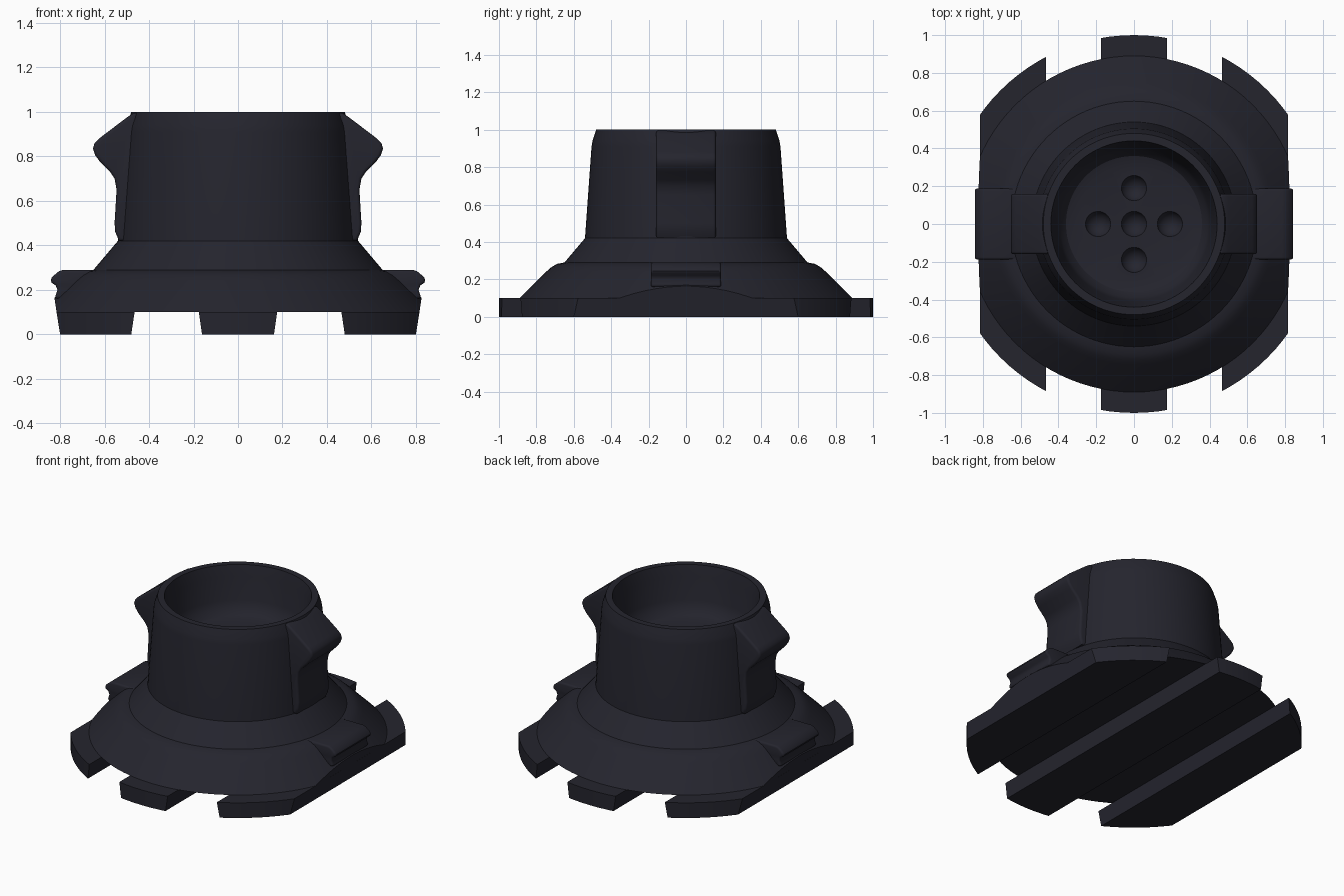
import bpy, bmesh, math

if "Cube" in bpy.data.objects:
    bpy.data.objects.remove(bpy.data.objects["Cube"], do_unlink=True)

# Single dark plastic colour
plastic = bpy.data.materials.new("dark_navy_plastic")
plastic.use_nodes = True
colour = (0.018, 0.018, 0.027, 1)
plastic.diffuse_color = colour
plastic.node_tree.nodes["Principled BSDF"].inputs["Base Color"].default_value = colour


def finish(name, bm):
    bmesh.ops.recalc_face_normals(bm, faces=bm.faces[:])
    mesh = bpy.data.meshes.new(name)
    bm.to_mesh(mesh)
    bm.free()
    mesh.materials.append(plastic)
    ob = bpy.data.objects.new(name, mesh)
    bpy.context.collection.objects.link(ob)
    return ob


def lathe(name, profile, steps=96):
    """Spin an (r, z) profile about the z axis."""
    bm = bmesh.new()
    verts = [bm.verts.new((r, 0, z)) for r, z in profile]
    edges = [bm.edges.new(pair) for pair in zip(verts, verts[1:])]
    bmesh.ops.spin(bm, geom=verts + edges, cent=(0, 0, 0), axis=(0, 0, 1),
                   angle=math.tau, steps=steps)
    bmesh.ops.remove_doubles(bm, verts=bm.verts[:], dist=1e-4)
    return finish(name, bm)


def prism(name, outline, half_depth):
    """Extrude an (x, z) outline along y."""
    bm = bmesh.new()
    face = bm.faces.new([bm.verts.new((x, -half_depth, z)) for x, z in outline])
    out = bmesh.ops.extrude_face_region(bm, geom=[face])
    for v in out["geom"]:
        if isinstance(v, bmesh.types.BMVert):
            v.co.y = half_depth
    return finish(name, bm)


def apply(ob, mod):
    bpy.context.view_layer.objects.active = ob
    bpy.ops.object.modifier_apply(modifier=mod.name)


def cut(ob, cutter, operation):
    mod = ob.modifiers.new("cut", 'BOOLEAN')
    mod.operation = operation
    mod.solver = 'EXACT'
    mod.object = cutter
    apply(ob, mod)
    bpy.data.objects.remove(cutter, do_unlink=True)


def smooth(ob, degrees=30):
    bpy.ops.object.select_all(action='DESELECT')
    ob.select_set(True)
    bpy.context.view_layer.objects.active = ob
    bpy.ops.object.shade_smooth_by_angle(angle=math.radians(degrees))


# Flared skirt, neck and hollow cup
body = lathe("cup_body", [
    (0, 0.1), (0.89, 0.1), (0.745, 0.243), (0.72, 0.265), (0.69, 0.283), (0.65, 0.29),
    (0.54, 0.42), (0.505, 0.91), (0.5, 0.94), (0.48, 1.0), (0.44, 1.0),
    (0.425, 0.93), (0.405, 0.78), (0.39, 0.73), (0.36, 0.695), (0.31, 0.68), (0, 0.68)])

# Flat sides of the skirt
cut(body, prism("side_trim", [(-0.8, 0), (0.8, 0), (0.825, 0.16), (0.84, 1.2),
                              (-0.84, 1.2), (-0.825, 0.16)], 1.2), 'INTERSECT')

# Five round dimples in the cup floor
for x, y in [(0, 0), (0.19, 0), (-0.19, 0), (0, 0.19), (0, -0.19)]:
    bm = bmesh.new()
    bmesh.ops.create_uvsphere(bm, u_segments=32, v_segments=16, radius=0.07)
    bmesh.ops.translate(bm, verts=bm.verts[:], vec=(x, y, 0.7))
    cut(body, finish("dimple", bm), 'DIFFERENCE')
smooth(body)

# Three runners under the base, ends rounded to one circle
side_runner = [(0.48, 0), (0.8, 0), (0.816, 0.1), (0.465, 0.1)]
runners = {
    "centre_runner": [(-0.162, 0), (0.162, 0), (0.176, 0.1), (-0.176, 0.1)],
    "left_runner": side_runner,
    "right_runner": [(-x, z) for x, z in side_runner],
}
for name, outline in runners.items():
    runner = prism(name, outline, 1.2)
    cut(runner, lathe("round_trim", [(0, -0.2), (1, -0.2), (1, 0.3), (0, 0.3)]), 'INTERSECT')
    smooth(runner)

# Hooked ears on the neck and latch tabs on the skirt
ear = [(0.45, 0.999), (0.47, 0.995), (0.5, 0.975), (0.625, 0.88), (0.645, 0.86),
       (0.652, 0.835), (0.642, 0.805), (0.62, 0.775), (0.575, 0.73), (0.555, 0.7),
       (0.546, 0.65), (0.555, 0.5), (0.552, 0.46), (0.535, 0.42), (0.46, 0.42)]
tab = [(0.6, 0.29), (0.785, 0.29), (0.805, 0.284), (0.836, 0.258), (0.842, 0.244),
       (0.838, 0.232), (0.82, 0.22), (0.812, 0.2), (0.82, 0.175), (0.822, 0.16),
       (0.74, 0.16), (0.6, 0.2)]
for side, sign in (("left", 1), ("right", -1)):
    for part, outline, depth, round_size in (("ear", ear, 0.16, 0.015),
                                             ("latch_tab", tab, 0.188, 0.012)):
        ob = prism(f"{side}_{part}", [(sign * x, z) for x, z in outline], depth)
        mod = ob.modifiers.new("rounded_ends", 'BEVEL')
        mod.width = round_size
        mod.segments = 3
        mod.limit_method = 'ANGLE'
        mod.angle_limit = math.radians(70)
        apply(ob, mod)
        smooth(ob, 40)
